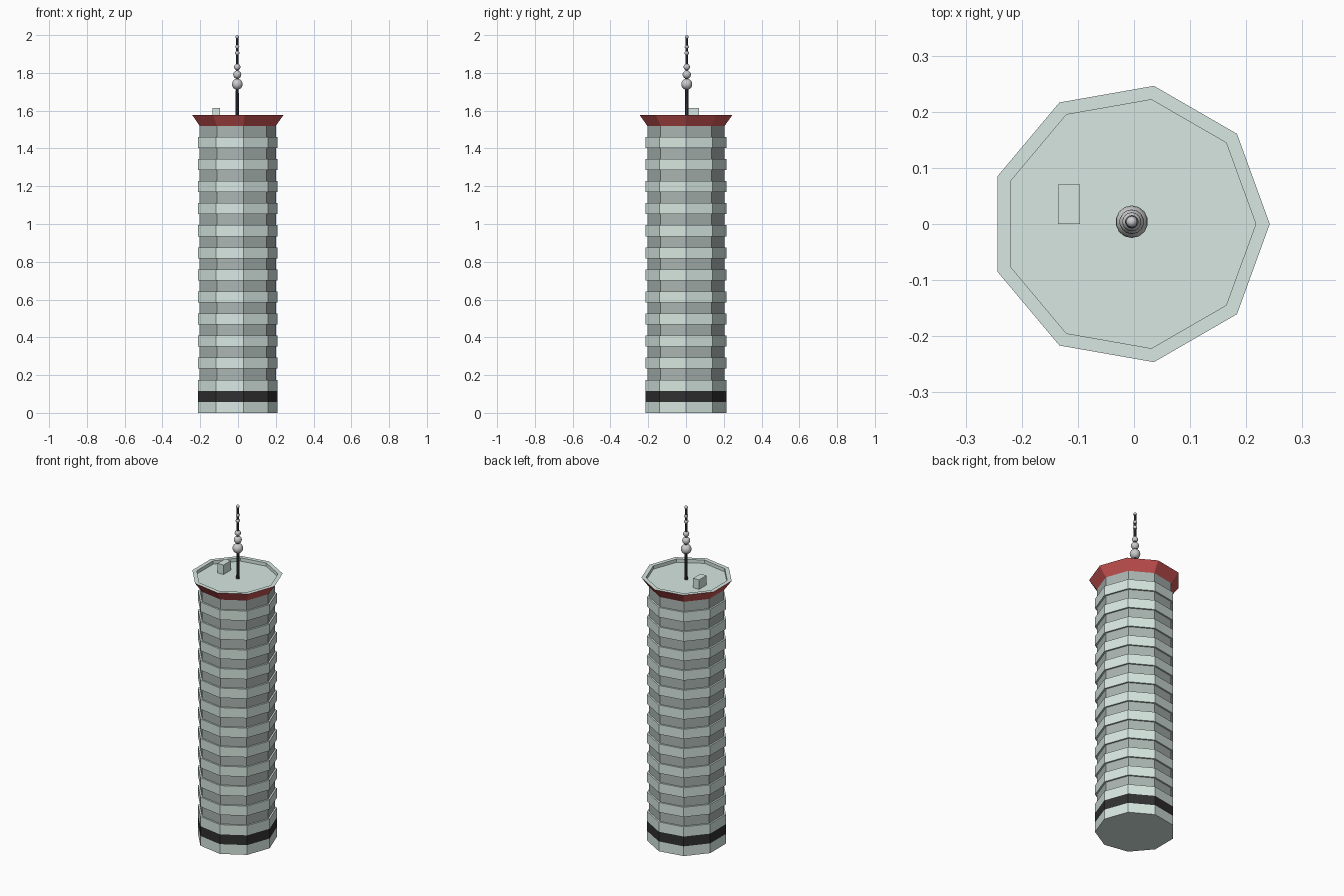
import bpy, bmesh, math

if "Cube" in bpy.data.objects:
    bpy.data.objects.remove(bpy.data.objects["Cube"])

CX = -0.008          # nine-sided plan with a corner on +x, so its axis sits slightly left
BAND = 1.578 / 27    # height of one storey band
WIDE, NARROW = 0.218, 0.208
TOP, DECK = 1.578, 1.558
ROD = (-0.004, 0.004)


def material(name, rgb):
    m = bpy.data.materials.new(name)
    m.diffuse_color = (*rgb, 1)
    m.use_nodes = True
    m.node_tree.nodes["Principled BSDF"].inputs["Base Color"].default_value = m.diffuse_color
    return m


LIGHT = material("pale_green", (0.68, 0.80, 0.75))
GLASS = material("grey_green", (0.40, 0.46, 0.44))
BLACK = material("black", (0.03, 0.03, 0.03))
RED = material("red", (0.62, 0.09, 0.09))
DARK = material("dark_metal", (0.05, 0.05, 0.055))


def lathe(name, steps, mats, sides=9):
    """steps: (radius, z, material index of the ring leading up to this point)"""
    bm = bmesh.new()
    rings = []
    for r, z, _ in steps:
        rings.append([bm.verts.new((CX + r * math.cos(2 * math.pi * i / sides),
                                    r * math.sin(2 * math.pi * i / sides), z))
                      for i in range(sides)])
    for k in range(1, len(rings)):
        a, b = rings[k - 1], rings[k]
        for i in range(sides):
            j = (i + 1) % sides
            bm.faces.new((a[i], a[j], b[j], b[i])).material_index = steps[k][2]
    bm.faces.new(rings[0][::-1])
    bm.faces.new(rings[-1])
    bm.normal_update()
    me = bpy.data.meshes.new(name)
    bm.to_mesh(me)
    bm.free()
    for m in mats:
        me.materials.append(m)
    ob = bpy.data.objects.new(name, me)
    bpy.context.collection.objects.link(ob)
    return ob


# Tower: base band, black band, then alternating floor slabs and recessed windows
steps = [(WIDE, 0, 0), (WIDE, BAND, 0), (WIDE, 2 * BAND, 2), (WIDE, 3 * BAND, 0)]
for k in range(3, 26):
    r, mat = (NARROW, 1) if k % 2 else (WIDE, 0)
    if steps[-1][0] != r:
        steps.append((r, k * BAND, 0))
    steps.append((r, (k + 1) * BAND, mat))
# Flared red crown, parapet rim and sunken roof deck
steps += [(0.250, TOP, 3), (0.225, TOP, 0), (0.225, DECK, 0)]
lathe("tower", steps, [LIGHT, GLASS, BLACK, RED])

# Rooftop stair housing
bpy.ops.mesh.primitive_cube_add(size=1, location=(-0.116, 0.035, (DECK + 1.615) / 2))
box = bpy.context.object
box.name = "roof_housing"
box.scale = (0.039, 0.07, 1.615 - DECK)
box.data.materials.append(LIGHT)

# Antenna rod
bpy.ops.mesh.primitive_cone_add(vertices=10, radius1=0.009, radius2=0.007,
                                depth=1.995 - DECK,
                                location=(*ROD, (DECK + 1.995) / 2))
rod = bpy.context.object
rod.name = "antenna_rod"
rod.data.materials.append(DARK)

# Antenna beads, shrinking upward
beads = [(1.74, 0.029), (1.791, 0.022), (1.831, 0.017),
         (1.905, 0.012), (1.938, 0.011), (1.99, 0.010)]
for n, (z, r) in enumerate(beads):
    bpy.ops.mesh.primitive_uv_sphere_add(segments=14, ring_count=10, radius=r,
                                         location=(*ROD, z))
    bead = bpy.context.object
    bead.name = f"antenna_bead_{n + 1}"
    bpy.ops.object.shade_smooth()
